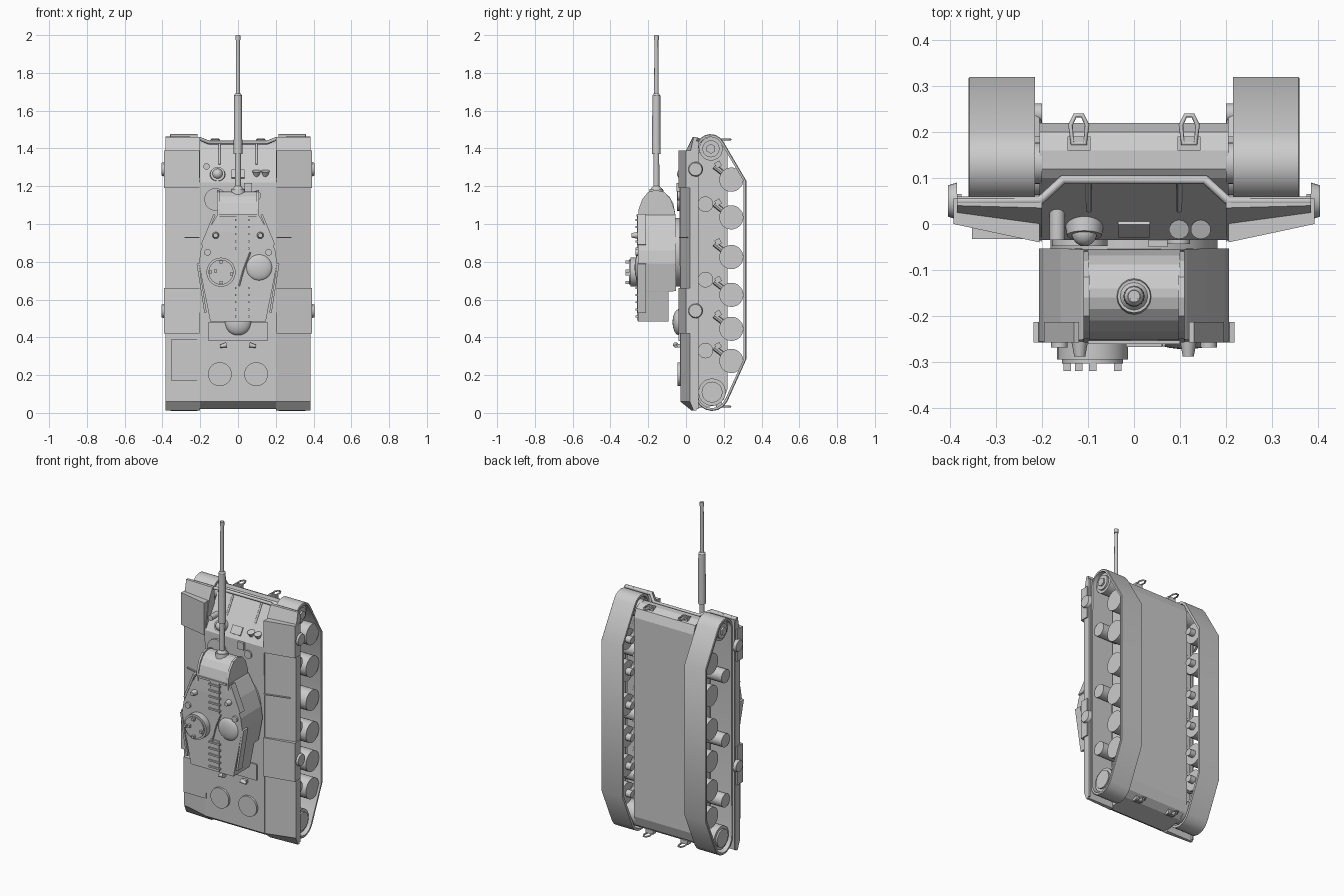
import bpy, bmesh, math
from mathutils import Vector, Matrix

if "Cube" in bpy.data.objects:
    bpy.data.objects.remove(bpy.data.objects["Cube"])

def finish(name, bm, smooth=True):
    bmesh.ops.recalc_face_normals(bm, faces=bm.faces)
    me = bpy.data.meshes.new(name)
    bm.to_mesh(me)
    bm.free()
    ob = bpy.data.objects.new(name, me)
    bpy.context.collection.objects.link(ob)
    if smooth:
        bpy.ops.object.select_all(action='DESELECT')
        ob.select_set(True)
        bpy.context.view_layer.objects.active = ob
        bpy.ops.object.shade_smooth_by_angle(angle=math.radians(31))
    return ob

def loft(name, rings, cyclic=False, smooth=True):
    bm = bmesh.new()
    vs = [[bm.verts.new(p) for p in r] for r in rings]
    n = len(vs[0])
    for i in range(len(vs) if cyclic else len(vs) - 1):
        a, b = vs[i], vs[(i + 1) % len(vs)]
        for j in range(n):
            k = (j + 1) % n
            bm.faces.new((a[j], a[k], b[k], b[j]))
    if not cyclic:
        bm.faces.new(vs[0])
        bm.faces.new(vs[-1])
    return finish(name, bm, smooth)

def prism_x(name, yz, x0, x1):
    return loft(name, [[(x, y, z) for y, z in yz] for x in (x0, x1)], smooth=False)

def rod(name, p, q, r, r2=None, n=28):
    p, q = Vector(p), Vector(q)
    d = q - p
    bm = bmesh.new()
    m = Matrix.Translation((p + q) / 2) @ d.to_track_quat('Z', 'Y').to_matrix().to_4x4()
    bmesh.ops.create_cone(bm, cap_ends=True, segments=n, radius1=r,
                          radius2=r if r2 is None else r2, depth=d.length, matrix=m)
    return finish(name, bm)

def box(name, c, s, rot_y=0, rot_x=0):
    bm = bmesh.new()
    m = (Matrix.Translation(c) @ Matrix.Rotation(rot_x, 4, 'X') @ Matrix.Rotation(rot_y, 4, 'Y')
         @ Matrix.Diagonal((*s, 1)))
    bmesh.ops.create_cube(bm, size=1, matrix=m)
    return finish(name, bm, False)

def dome(name, c, s):
    bm = bmesh.new()
    m = Matrix.Translation(c) @ Matrix.Diagonal((*s, 1))
    bmesh.ops.create_uvsphere(bm, u_segments=24, v_segments=14, radius=1, matrix=m)
    return finish(name, bm)

def pipe(name, pts, r, cyclic=False):
    cu = bpy.data.curves.new(name, 'CURVE')
    cu.dimensions = '3D'
    cu.bevel_depth, cu.bevel_resolution, cu.use_fill_caps = r, 2, True
    sp = cu.splines.new('POLY')
    sp.points.add(len(pts) - 1)
    for p, co in zip(sp.points, pts):
        p.co = (*co, 1)
    sp.use_cyclic_u = cyclic
    ob = bpy.data.objects.new(name, cu)
    bpy.context.collection.objects.link(ob)

# Hull: side profile (y, z)
prism_x("hull", [(-.035, 1.22), (.10, 1.425), (.12, 1.44), (.16, 1.44), (.20, 1.42), (.22, 1.37),
                 (.22, .13), (.20, .07), (.16, .04), (.03, .02), (-.03, .06)], -.205, .205)

# Track outline (y, z) inset by t
def track(t):
    top = [(.13 + (.078 - t) * math.cos(a), 1.398 + (.078 - t) * math.sin(a))
           for a in [math.radians(180 - 152 * i / 7) for i in range(8)]]
    low = [(.138 + (.09 - t) * math.cos(a), .1 + (.09 - t) * math.sin(a))
           for a in [math.radians(-25 - 155 * i / 7) for i in range(8)]]
    return top + [(.32 - t, 1.228), (.32 - t, .285)] + low

def section(y0, x0, x1, y1, z, dy=0):
    return [(x0, y0 + dy, z), (x1, y1 + dy, z), (x1, .055, z), (x0, .055, z)]

for s in (-1, 1):
    side = "right" if s > 0 else "left"
    # Tracks and running gear
    loft(side + "_track", [[(s * x, y, z) for y, z in track(t)]
         for x, t in ((.215, 0), (.357, 0), (.36, .004), (.36, .015), (.215, .015))], True)
    for z in (.275, .445, .625, .825, 1.035, 1.235):
        rod(side + "_road_wheel", (s * .235, .24, z), (s * .345, .24, z), .064)
        rod(side + "_axle", (s * .2, .24, z), (s * .25, .24, z), .022, n=12)
        rod(side + "_swing_arm", (s * .215, .15, z + .07), (s * .215, .24, z), .014, n=8)
        box(side + "_arm_stop", (s * .215, .17, z + .08), (.04, .03, .03), 0, .5)
    for z in (.33, .705, 1.105):
        rod(side + "_return_roller", (s * .2, .103, z), (s * .345, .103, z), .041)
    rod(side + "_sprocket", (s * .23, .132, 1.398), (s * .335, .132, 1.398), .062)
    rod(side + "_sprocket_cap", (s * .2, .132, 1.398), (s * .346, .132, 1.398), .045)
    rod(side + "_sprocket_hub", (s * .34, .132, 1.398), (s * .356, .132, 1.398), .026, n=6)
    rod(side + "_idler", (s * .2, .138, .11), (s * .34, .138, .11), .072)
    rod(side + "_idler_cap", (s * .33, .138, .11), (s * .35, .138, .11), .055)

    # Fenders with drooping ends and thicker side panels
    def flip(rings):
        return [[(s * x, y, z) for x, y, z in r] for r in rings]
    loft(side + "_fender", flip([section(.03, .2, .385, .04, .012), section(-.03, .2, .385, .02, .06),
         section(-.03, .2, .385, .02, 1.23), section(.0, .2, .385, .025, 1.39),
         section(.035, .2, .385, .04, 1.46)]), smooth=False)
    for z0, z1 in ((.42, .66), (1.19, 1.39)):
        loft(side + "_fender_panel", flip([section(-.04, .205, .392, .0, z) for z in (z0, z1)]), smooth=False)
        rod(side + "_panel_boss", (s * .385, .05, (z0 + z1) / 2), (s * .404, .05, (z0 + z1) / 2), .04, .034)
    box(side + "_fender_lip", (s * .38, .055, .73), (.01, .02, 1.42))
    loft(side + "_fender_rib", flip([section(-.038, .2, .355, .004, z) for z in (.926, .932)]), smooth=False)

    # Tow hooks at both ends
    for z, d in ((1.435, 1), (.045, -1)):
        x = s * .12
        box("tow_bracket", (x, .175, z), (.05, .03, .025))
        pipe("tow_loop", [(x - .014, .175, z + d * .012), (x - .018, .215, z + d * .012), (x - .008, .236, z + d * .012),
             (x + .008, .236, z + d * .012), (x + .018, .215, z + d * .012), (x + .014, .175, z + d * .012)], .005, True)

    # Glacis brackets, rear deck hatches and vents
    pipe("guard_bracket", [(s * .098, .03, 1.315), (s * .098, .098, 1.43)], .006)
    rod("engine_hatch", (s * .096, -.02, .205), (s * .096, -.044, .205), .063)
    rod("deck_light", (s * .06, -.055, .36), (s * .095, -.055, .352), .014, .008, 12)
    box("deck_light_mount", (s * .075, -.038, .355), (.03, .025, .02))

    # Turret side plates, lifting lugs, periscopes
    for (xa, za), (xb, zb) in (((.125, 1.05), (.19, .89)), ((.213, .79), (.172, .53))):
        ln = math.hypot(xb - xa, zb - za)
        ang = math.atan2(xb - xa, zb - za)
        box("turret_side_plate", (s * (xa + xb) / 2, -.235, (za + zb) / 2), (.012, .045, ln), s * ang)
    rod("turret_lug", (s * .118, -.25, .94), (s * .118, -.288, .94), .019, .012, 12)
    rod("turret_port", (s * .162, -.25, .85), (s * .162, -.268, .85), .018, n=16)
    # Mantlet rim following the turret nose
    prism_x("mantlet_rim", [(-.258, 1.0), (-.25, 1.08), (-.232, 1.13), (-.2, 1.17), (-.16, 1.18), (-.115, 1.17),
            (-.08, 1.13), (-.06, 1.07), (-.055, 1.0)], s * .097, s * .11)

# Front guard bar
pipe("guard_bar", [(-.385, .05, 1.452), (-.205, .05, 1.452), (-.155, .096, 1.432), (.155, .096, 1.432),
     (.205, .05, 1.452), (.385, .05, 1.452)], .01)

# Turret: rectangular sections (z, half width, y top, y bottom)
loft("turret", [[(-w, a, z), (w, a, z), (w, b, z), (-w, b, z)] for z, w, a, b in (
    (.485, .147, -.255, -.093), (.642, .178, -.255, -.093), (.645, .179, -.255, -.053), (.79, .207, -.255, -.053),
    (.86, .197, -.255, -.053), (.96, .16, -.255, -.053), (1.04, .115, -.252, -.055), (1.06, .1, -.248, -.058),
    (1.11, .1, -.234, -.068), (1.145, .1, -.21, -.088), (1.165, .1, -.185, -.115), (1.173, .1, -.16, -.14))],
    smooth=False)
box("turret_roof_edge", (0, -.257, 1.045), (.2, .008, .012))
rod("turret_ring", (0, -.02, .85), (0, -.06, .85), .182, n=40)

# Gun
for name, z0, z1, r0, r1 in (("gun_collar", 1.155, 1.185, .04, .036), ("gun_root", 1.185, 1.2, .03, .018),
        ("gun_barrel", 1.18, 1.4, .016, .015), ("gun_sleeve", 1.37, 1.68, .023, .021),
        ("gun_sleeve_cap", 1.68, 1.69, .021, .014), ("gun_muzzle", 1.68, 2.0, .012, .01), ("gun_tip", 1.975, 1.998, .013, .013)):
    rod(name, (0, -.157, z0), (0, -.157, z1), r0, r1, 16)

# Commander cupola with lugs, loader dome
rod("cupola", (-.09, -.25, .745), (-.09, -.295, .745), .077)
rod("cupola_lid", (-.09, -.29, .745), (-.09, -.303, .745), .066)
for x, z in ((-.145, .745), (-.12, .75), (-.09, .69), (-.035, .735), (-.09, .80)):
    box("cupola_lug", (x, -.307, z), (.016, .026, .016))
dome("loader_hatch", (.112, -.25, .77), (.07, .022, .07))
pipe("hatch_lever", [(.005, -.26, .67), (.03, -.262, .76), (.065, -.262, .85)], .004)

# Roof ladders
for z0, n in ((.50, 5), (.86, 5)):
    box("ladder_base", (.022, -.256, z0 + .085), (.06, .008, .19))
    for i in range(n):
        box("ladder_rung", (.022, -.261, z0 + .01 + i * .038), (.078, .012, .01))

# Deck behind the turret
dome("deck_dome", (0, -.035, .48), (.07, .036, .07))
box("deck_plate", (0, -.036, .43), (.31, .01, .1))
box("fender_bin", (-.275, -.008, .28), (.155, .05, .22))

# Driver hatch and glacis fittings
rod("driver_hatch", (-.118, -.025, 1.13), (-.118, -.048, 1.13), .06)
box("driver_periscope", (.052, -.04, 1.195), (.042, .02, .045))
rod("side_hatch", (.097, -.02, 1.15), (.097, -.044, 1.15), .025)
rod("glacis_base", (-.108, .01, 1.255), (-.108, -.025, 1.265), .044, .038)
dome("glacis_dome", (-.108, -.018, 1.265), (.028, .03, .028))
box("glacis_plate", (0, -.012, 1.265), (.07, .008, .05), 0, math.atan2(-.135, .205))
rod("glacis_lamp", (-.167, .04, 1.305), (-.167, -.04 + .005, 1.305), .017, n=14)
for x in (.098, .145):
    rod("headlight", (x, .0, 1.245), (x, -.012, 1.28), .01, .022, 14)
